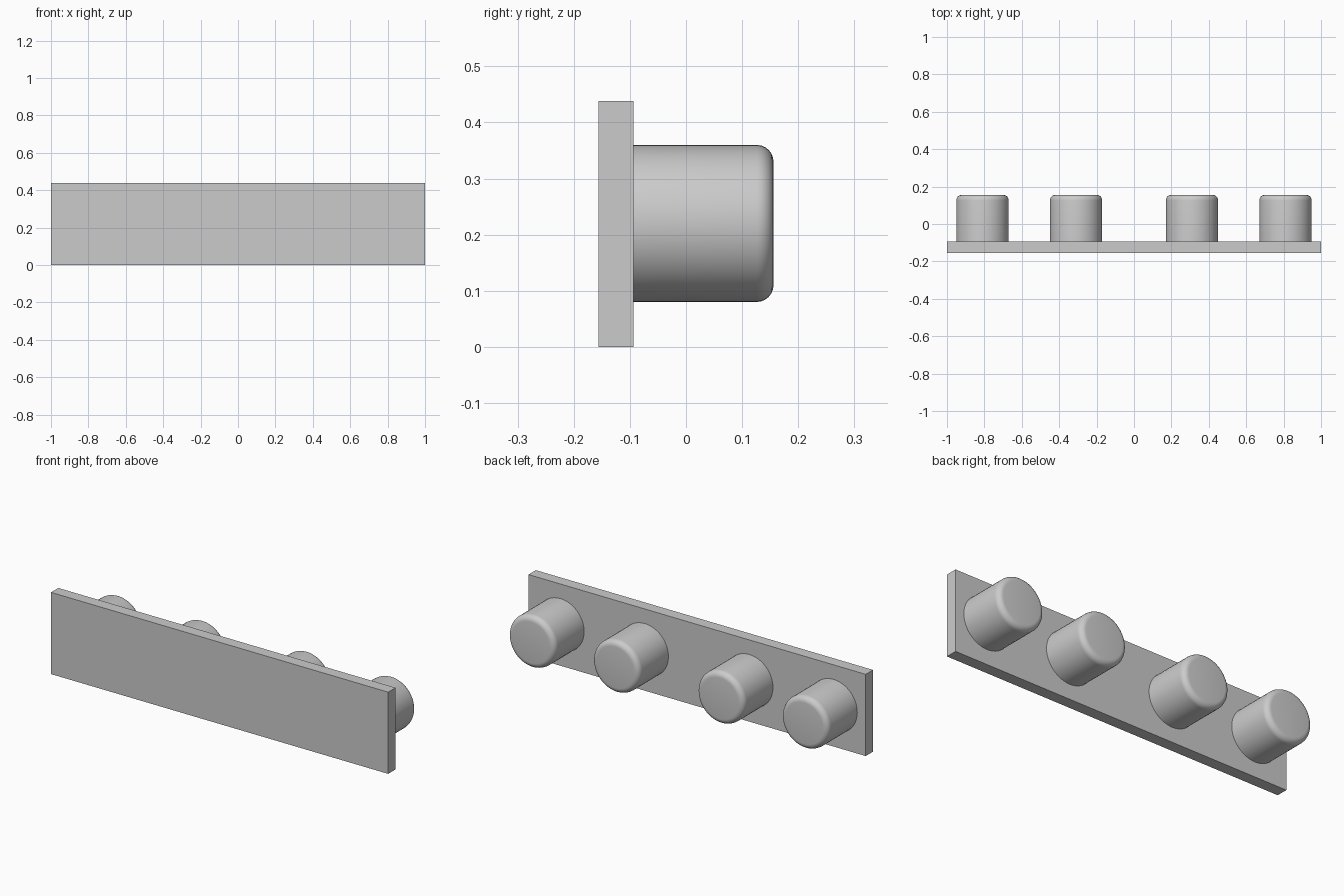
import bpy
import math

cube = bpy.data.objects.get("Cube")
if cube:
    bpy.data.objects.remove(cube, do_unlink=True)

# One plain grey for everything
grey = bpy.data.materials.new("light grey")
grey.use_nodes = True
colour = (0.6, 0.6, 0.6, 1)
grey.diffuse_color = colour
grey.node_tree.nodes["Principled BSDF"].inputs["Base Color"].default_value = colour

HEIGHT, PLATE_BACK, PEG_END = 0.438, -0.094, 0.156


def finish(obj, name):
    obj.name = name
    obj.data.materials.append(grey)
    bpy.ops.object.shade_smooth_by_angle(angle=math.radians(30))


# Flat mounting plate
bpy.ops.mesh.primitive_cube_add(size=1, location=(0, -0.125, HEIGHT / 2))
plate = bpy.context.object
plate.scale = (2, 0.062, HEIGHT)
bpy.ops.object.transform_apply(location=False, rotation=False, scale=True)
finish(plate, "plate")


def peg(name, x, radius=0.14, fillet=0.03, sides=48):
    """Round peg along y with a rounded outer rim, seated in the plate."""
    start = PLATE_BACK - 0.01
    bpy.ops.mesh.primitive_cylinder_add(
        vertices=sides, radius=radius, depth=PEG_END - start,
        location=(x, (start + PEG_END) / 2, HEIGHT / 2 + 0.001),
        rotation=(-math.pi / 2, 0, 0))
    obj = bpy.context.object
    # Weight only the outer rim for the bevel
    mesh = obj.data
    weight = mesh.attributes.new("bevel_weight_edge", "FLOAT", "EDGE")
    for edge in mesh.edges:
        if all(mesh.vertices[v].co.z > 0 for v in edge.vertices):
            weight.data[edge.index].value = 1
    bevel = obj.modifiers.new("rounded rim", "BEVEL")
    bevel.limit_method = "WEIGHT"
    bevel.width = fillet
    bevel.segments = 6
    bpy.ops.object.modifier_apply(modifier=bevel.name)
    finish(obj, name)


# Two pegs on each side
for side, sign in (("left", 1), ("right", -1)):
    peg("outer_peg_" + side, sign * 0.81)
    peg("inner_peg_" + side, sign * 0.31)
